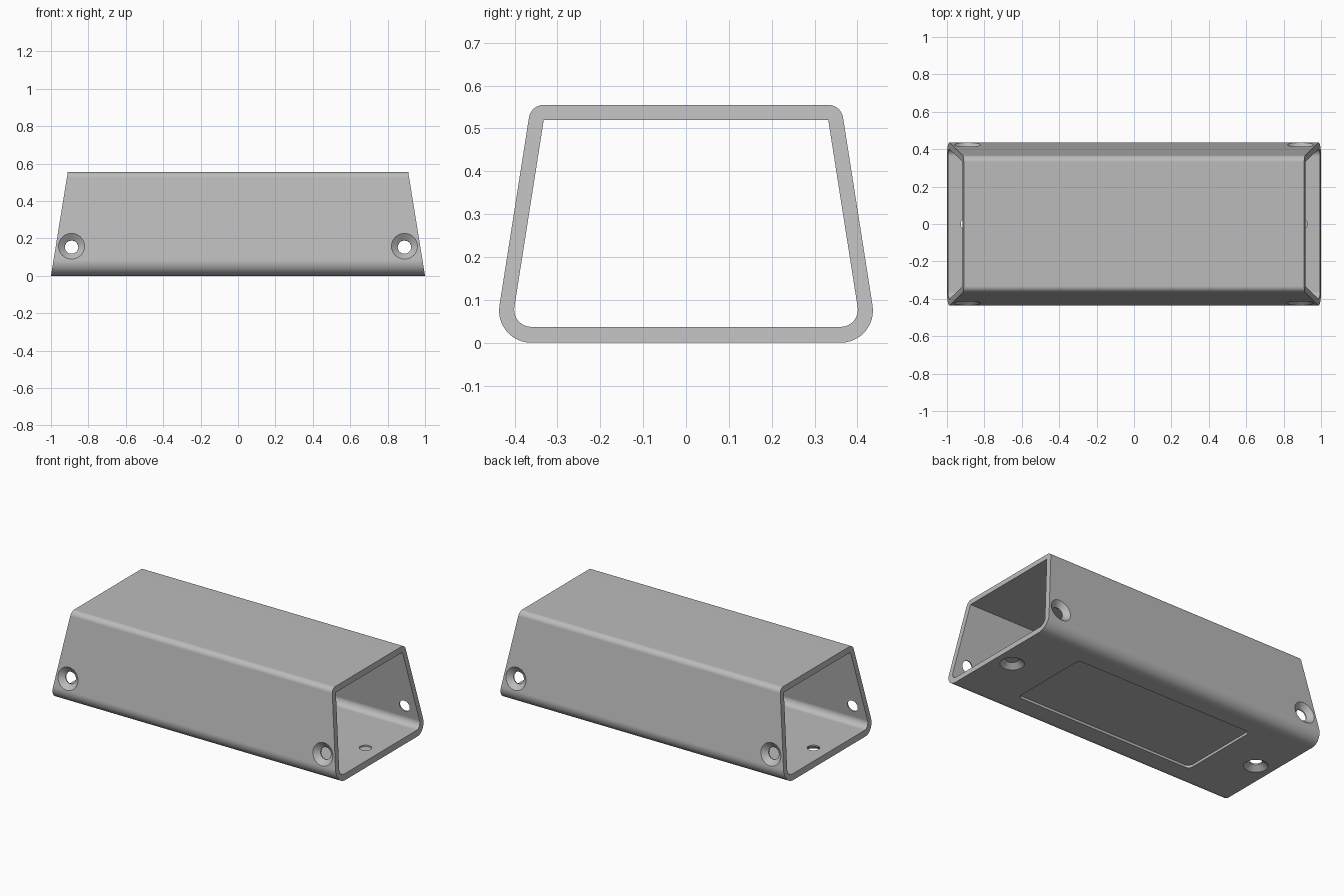
import bpy, bmesh, math
from mathutils import Vector, Matrix

cube = bpy.data.objects.get("Cube")
if cube:
    bpy.data.objects.remove(cube, do_unlink=True)

SLOPE = 0.157       # lean of the side walls
END_SLOPE = 0.162   # lean of the open ends
WALL = 0.035
TOP = 0.555
BASE = 0.449        # half width of the unrounded base

metal = bpy.data.materials.new("grey_metal")
metal.use_nodes = True
metal.diffuse_color = (0.5, 0.5, 0.5, 1)
metal.node_tree.nodes["Principled BSDF"].inputs["Base Color"].default_value = (0.5, 0.5, 0.5, 1)


def rounded(corners, steps=12):
    """Outline with each (a, b, radius) corner turned into an arc."""
    out = []
    for i, (a, b, r) in enumerate(corners):
        p = Vector((a, b))
        u = (Vector(corners[i - 1][:2]) - p).normalized()
        v = (Vector(corners[(i + 1) % len(corners)][:2]) - p).normalized()
        if r == 0:
            out.append(p)
            continue
        half = u.angle(v) / 2
        centre = p + (u + v).normalized() * r / math.sin(half)
        start = p + u * r / math.tan(half) - centre
        end = p + v * r / math.tan(half) - centre
        sweep = start.angle(end)
        for k in range(steps + 1):
            t = k / steps
            out.append(centre + (start * math.sin((1 - t) * sweep)
                                 + end * math.sin(t * sweep)) / math.sin(sweep))
    return out


def loft(name, first, second):
    """Closed solid between two matching rings of points."""
    bm = bmesh.new()
    a = [bm.verts.new(p) for p in first]
    b = [bm.verts.new(p) for p in second]
    bm.faces.new(a)
    bm.faces.new(b[::-1])
    for i in range(len(a)):
        j = (i + 1) % len(a)
        bm.faces.new((a[j], a[i], b[i], b[j]))
    bmesh.ops.recalc_face_normals(bm, faces=bm.faces)
    mesh = bpy.data.meshes.new(name)
    bm.to_mesh(mesh)
    bm.free()
    ob = bpy.data.objects.new(name, mesh)
    bpy.context.collection.objects.link(ob)
    mesh.materials.append(metal)
    return ob


def section(z0, z1, inset, low_r, high_r):
    """Tapered cross-section of the tube in (y, z)."""
    def half(z):
        return BASE - SLOPE * z - inset * math.hypot(1, SLOPE)
    return rounded([(-half(z0), z0, low_r), (half(z0), z0, low_r),
                    (half(z1), z1, high_r), (-half(z1), z1, high_r)])


def prism(name, outline, length):
    rings = [[(s * (length - END_SLOPE * p.y), p.x, p.y) for p in outline] for s in (-1, 1)]
    return loft(name, *rings)


def cut(target, cutter):
    mod = target.modifiers.new("cut", "BOOLEAN")
    mod.operation = "DIFFERENCE"
    mod.solver = "EXACT"
    mod.object = cutter
    bpy.context.view_layer.objects.active = target
    bpy.ops.object.modifier_apply(modifier=mod.name)
    bpy.data.objects.remove(cutter, do_unlink=True)


def drill(target, point, normal):
    """Countersunk screw hole through one wall."""
    turn = Matrix.Translation(point) @ Vector(normal).to_track_quat("Z", "Y").to_matrix().to_4x4()

    def ring(r, z):
        return [turn @ Vector((r * math.cos(k * math.tau / 40), r * math.sin(k * math.tau / 40), z))
                for k in range(40)]
    cut(target, loft("hole_cutter", ring(0.036, -0.06), ring(0.036, 0.02)))
    cut(target, loft("sink_cutter", ring(0.036, -0.028), ring(0.084, 0.012)))


# Tapered tube with leaning open ends
body = prism("tube_body", section(0, TOP, 0, 0.075, 0.035), 1)
cut(body, prism("bore_cutter", section(0.037, 0.52, WALL, 0.04, 0), 1.2))

# Screw holes in both sides and the base
for sx in (-1, 1):
    drill(body, (sx * 0.89, 0, 0), (0, 0, -1))
    for sy in (-1, 1):
        drill(body, (sx * 0.89, sy * (BASE - SLOPE * 0.158), 0.158), (0, sy, SLOPE))

# Shallow rounded recess under the base
plate = rounded([(-0.625, -0.265, 0.03), (0.625, -0.265, 0.03),
                 (0.625, 0.265, 0.03), (-0.625, 0.265, 0.03)], 6)
cut(body, loft("recess_cutter", [(p.x, p.y, -0.05) for p in plate],
               [(p.x, p.y, 0.016) for p in plate]))

# Smooth the rounded edges and keep the large walls flat
bpy.ops.object.select_all(action="DESELECT")
body.select_set(True)
bpy.context.view_layer.objects.active = body
bpy.ops.object.shade_smooth_by_angle(angle=math.radians(30))
weighted = body.modifiers.new("flat_walls", "WEIGHTED_NORMAL")
weighted.keep_sharp = True
